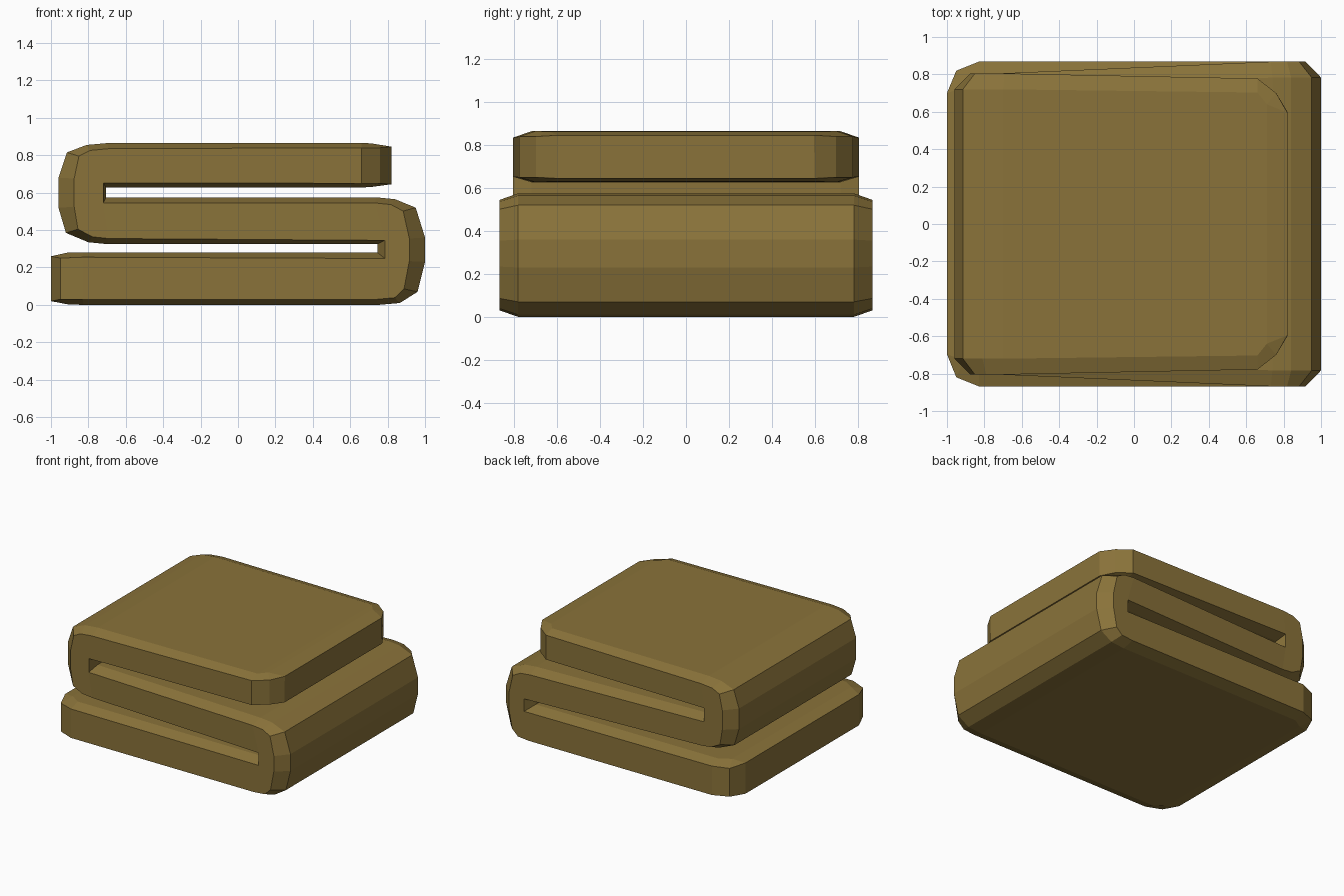
import bpy, bmesh
from mathutils import Vector

if "Cube" in bpy.data.objects:
    bpy.data.objects.remove(bpy.data.objects["Cube"])

cloth = bpy.data.materials.new("olive brown cloth")
cloth.diffuse_color = (0.254, 0.171, 0.042, 1)
cloth.use_nodes = True
cloth.node_tree.nodes["Principled BSDF"].inputs["Base Color"].default_value = cloth.diffuse_color

bm = bmesh.new()
rings = []


def ring(left, right, left_edge, right_edge, w, inset):
    """Bevelled cross-section: full thickness up to w - inset, thinner at the rim."""
    pts = []
    f = w - inset
    for (x, z), y in ((left, -f), (left, f), (left_edge, w), (right_edge, w),
                      (right, f), (right, -f), (right_edge, -w), (left_edge, -w)):
        pts.append(bm.verts.new((x, y, z)))
    rings.append(pts)


def fold(outer, low, high, low_edge, high_edge, w, outer_is_right):
    """Rounded fold: outer points fan around the closed end of a slit."""
    half = len(outer) // 2
    for i, p in enumerate(outer):
        c, ce = (low, low_edge) if i < half else (high, high_edge)
        d = (Vector(outer[min(i + 1, len(outer) - 1)]) - Vector(outer[max(i - 1, 0)])).normalized()
        n = Vector((d.y, -d.x)) if outer_is_right else Vector((-d.y, d.x))
        pe = (p[0] - 0.085 * n.x, p[1] - 0.03 * n.y)
        if outer_is_right:
            ring(c, p, ce, pe, w, 0.085)
        else:
            ring(p, c, pe, ce, w, 0.085)


# bottom layer, free end on the left with rounded corners
ring((-1, .26), (-1, .02), (-1, .26), (-1, .02), .70, 0.004)
ring((-.91, .28), (-.91, .003), (-.95, .25), (-.95, .03), .82, .09)
ring((-.83, .28), (-.83, 0), (-.83, .255), (-.83, .03), .868, .085)
# right fold
fold([(.75, 0), (.865, .01), (.96, .07), (1, .23), (1, .36), (.95, .52), (.84, .565), (.74, .575)],
     (.745, .28), (.745, .325), (.785, .248), (.785, .345), .868, True)
# left fold
fold([(-.7, .325), (-.8, .335), (-.92, .385), (-.96, .52), (-.96, .68), (-.915, .815), (-.81, .855), (-.7, .865)],
     (-.705, .575), (-.705, .627), (-.72, .545), (-.72, .652), .805, False)
# top layer, free end on the right with rounded corners
ring((.66, .865), (.66, .628), (.66, .84), (.66, .65), .778, .075)
ring((.71, .864), (.71, .63), (.76, .84), (.76, .65), .70, .06)
ring((.82, .846), (.82, .645), (.82, .846), (.82, .645), .60, 0.004)

for a, b in zip(rings, rings[1:]):
    for i in range(8):
        j = (i + 1) % 8
        bm.faces.new((a[i], a[j], b[j], b[i]))
bm.faces.new(rings[0])
bm.faces.new(rings[-1])
bmesh.ops.remove_doubles(bm, verts=bm.verts, dist=0.005)
bmesh.ops.recalc_face_normals(bm, faces=bm.faces)

mesh = bpy.data.meshes.new("folded_blanket")
bm.to_mesh(mesh)
bm.free()
mesh.materials.append(cloth)
bpy.context.collection.objects.link(bpy.data.objects.new("folded_blanket", mesh))
